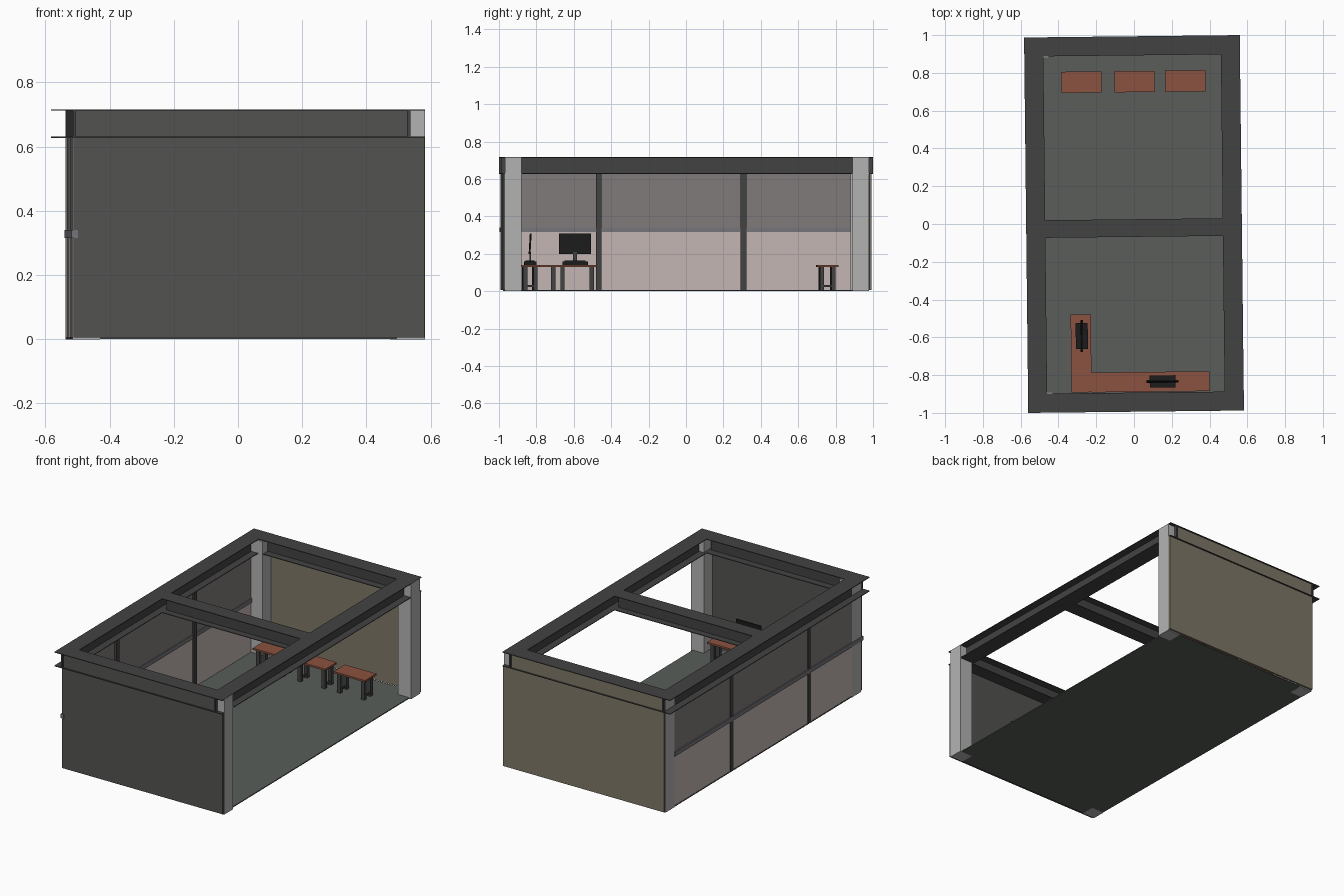
import bpy, bmesh
from mathutils import Matrix, Vector

if "Cube" in bpy.data.objects:
    bpy.data.objects.remove(bpy.data.objects["Cube"])

ROT = Matrix.Rotation(0.0111, 4, 'Z')   # whole building is turned very slightly
HX, HY = 0.571, 0.9937                  # half size of the roof frame
Z0, Z1 = 0.627, 0.716                   # bottom and top of the roof beams


def mat(name, r, g, b):
    m = bpy.data.materials.new(name)
    m.diffuse_color = (r, g, b, 1)
    m.use_nodes = True
    m.node_tree.nodes["Principled BSDF"].inputs["Base Color"].default_value = m.diffuse_color
    return m


STEEL = mat("dark_steel", 0.055, 0.055, 0.055)
PALE = mat("pale_column", 0.45, 0.45, 0.45)
FLOOR = mat("floor_grey", 0.10, 0.11, 0.10)
DARK = mat("dark_wall", 0.085, 0.085, 0.08)
BEIGE = mat("beige_wall", 0.21, 0.185, 0.135)
GLASS = mat("upper_panel", 0.22, 0.20, 0.20)
ROSE = mat("lower_panel", 0.55, 0.47, 0.45)
RAIL = mat("rail_grey", 0.18, 0.18, 0.20)
WOOD = mat("red_wood", 0.26, 0.085, 0.05)
BLACK = mat("black", 0.012, 0.012, 0.012)


def boxes(name, parts, material):
    """One object from boxes given as (x0, x1, y0, y1, z0, z1[, local matrix])."""
    bm = bmesh.new()
    for x0, x1, y0, y1, z0, z1, *tr in parts:
        c = Vector(((x0 + x1) / 2, (y0 + y1) / 2, (z0 + z1) / 2))
        s = (x1 - x0, y1 - y0, z1 - z0)
        m = Matrix.Translation(c) @ (tr[0] if tr else Matrix()) @ Matrix.Diagonal((*s, 1))
        bmesh.ops.create_cube(bm, size=1, matrix=ROT @ m)
    me = bpy.data.meshes.new(name)
    bm.to_mesh(me)
    bm.free()
    me.materials.append(material)
    ob = bpy.data.objects.new(name, me)
    bpy.context.collection.objects.link(ob)
    return ob


def i_beam(name, x0, x1, y0, y1, along):
    """Two thin flanges and a web running along x or y."""
    t, w = 0.004, 0.005
    cx, cy = (x0 + x1) / 2, (y0 + y1) / 2
    web = (x0, x1, cy - w, cy + w) if along == 'x' else (cx - w, cx + w, y0, y1)
    boxes(name, [(x0, x1, y0, y1, Z0, Z0 + t), (x0, x1, y0, y1, Z1 - t, Z1),
                 (*web, Z0 + t, Z1 - t)], STEEL)


# Floor slab
boxes("floor", [(-0.525, 0.56, -0.97, 0.97, 0.001, 0.007)], FLOOR)

# Roof frame beams
F = 0.101
i_beam("left_beam", -HX, -HX + F, -HY, HY, 'y')
i_beam("right_beam", HX - F, HX, -HY, HY, 'y')
i_beam("front_beam", -HX + F, HX - F, -HY, -HY + F, 'x')
i_beam("back_beam", -HX + F, HX - F, HY - F, HY, 'x')
i_beam("middle_beam", -HX + F, HX - F, -0.068, 0.025, 'x')

# Corner columns
for side, x0, x1, top in (("left", -0.526, -0.44, Z1 - 0.005), ("right", 0.484, 0.572, Z1 - 0.001)):
    for end, s in (("front", -1), ("back", 1)):
        ya, yb = sorted((s * 0.885, s * 0.973))
        boxes(f"{end}_{side}_column", [(x0, x1, ya, yb, 0, top)], PALE)

# End walls: panel below the beam and infill between the flanges
for end, s, m in (("front", -1, DARK), ("back", 1, BEIGE)):
    ya, yb = sorted((s * 0.974, s * 0.986))
    boxes(f"{end}_wall", [(-0.523, 0.570, ya, yb, 0.006, Z0),
                          (-0.515, 0.515, ya, yb, Z0 + 0.004, Z1 - 0.004)], m)

# Left window wall: lower and upper panels, rail and mullions
GX = -0.519
boxes("lower_panels", [(GX - 0.004, GX + 0.004, -0.885, 0.885, 0.003, 0.315)], ROSE)
boxes("upper_panels", [(GX - 0.004, GX + 0.004, -0.885, 0.885, 0.34, Z0)], GLASS)
boxes("window_rail", [(GX - 0.011, GX + 0.009, -0.99, 0.885, 0.315, 0.341)], RAIL)
boxes("mullions", [(GX - 0.008, GX + 0.016, y - 0.015, y + 0.015, 0.003, Z0)
                   for y in (-0.46, 0.313)], STEEL)


def table(name, x0, x1, y0, y1):
    """Wooden top on four square legs with low stretchers."""
    boxes(name + "_top", [(x0, x1, y0, y1, 0.128, 0.139)], WOOD)
    i, w = 0.014, 0.022
    xs, ys = (x0 + i, x1 - i - w), (y0 + i, y1 - i - w)
    parts = [(x, x + w, y, y + w, 0.007, 0.128) for x in xs for y in ys]
    if x1 - x0 > y1 - y0:
        parts += [(x + 0.006, x + w - 0.006, ys[0] + w, ys[1], 0.022, 0.032) for x in xs]
    else:
        parts += [(xs[0] + w, xs[1], y + 0.006, y + w - 0.006, 0.022, 0.032) for y in ys]
    boxes(name + "_legs", parts, STEEL)


# Three benches at the back
for n, x in enumerate((-0.377, -0.095, 0.174)):
    table(f"bench_{n + 1}", x, x + 0.213, 0.698, 0.810)

# L-shaped desk from five tables
for n, y in enumerate((-0.888, -0.682)):
    table(f"side_desk_{n + 1}", -0.341, -0.234, y, y + 0.206)
for n in range(3):
    x = -0.234 + 0.2085 * n
    table(f"front_desk_{n + 1}", x, x + 0.2085, -0.889, -0.784)


def monitor(name, cx, cy, wide, tilt):
    """Base block, neck and thin screen; wide is the axis of the screen."""
    def part(u, v, z0, z1, *tr):
        a, b = (u, v) if wide == 'x' else (v, u)
        return (cx - a, cx + a, cy - b, cy + b, z0, z1, *tr)
    t = Matrix.Rotation(tilt, 4, 'X' if wide == 'x' else 'Y')
    boxes(name + "_base", [part(0.068, 0.032, 0.139, 0.158), part(0.056, 0.024, 0.158, 0.165)], BLACK)
    boxes(name + "_neck", [part(0.011, 0.004, 0.165, 0.21)], STEEL)
    boxes(name + "_screen", [part(0.085, 0.004, 0.198, 0.309, t)], BLACK)


monitor("side_monitor", -0.283, -0.59, 'y', 0.05)
monitor("front_monitor", 0.142, -0.835, 'x', -0.06)
